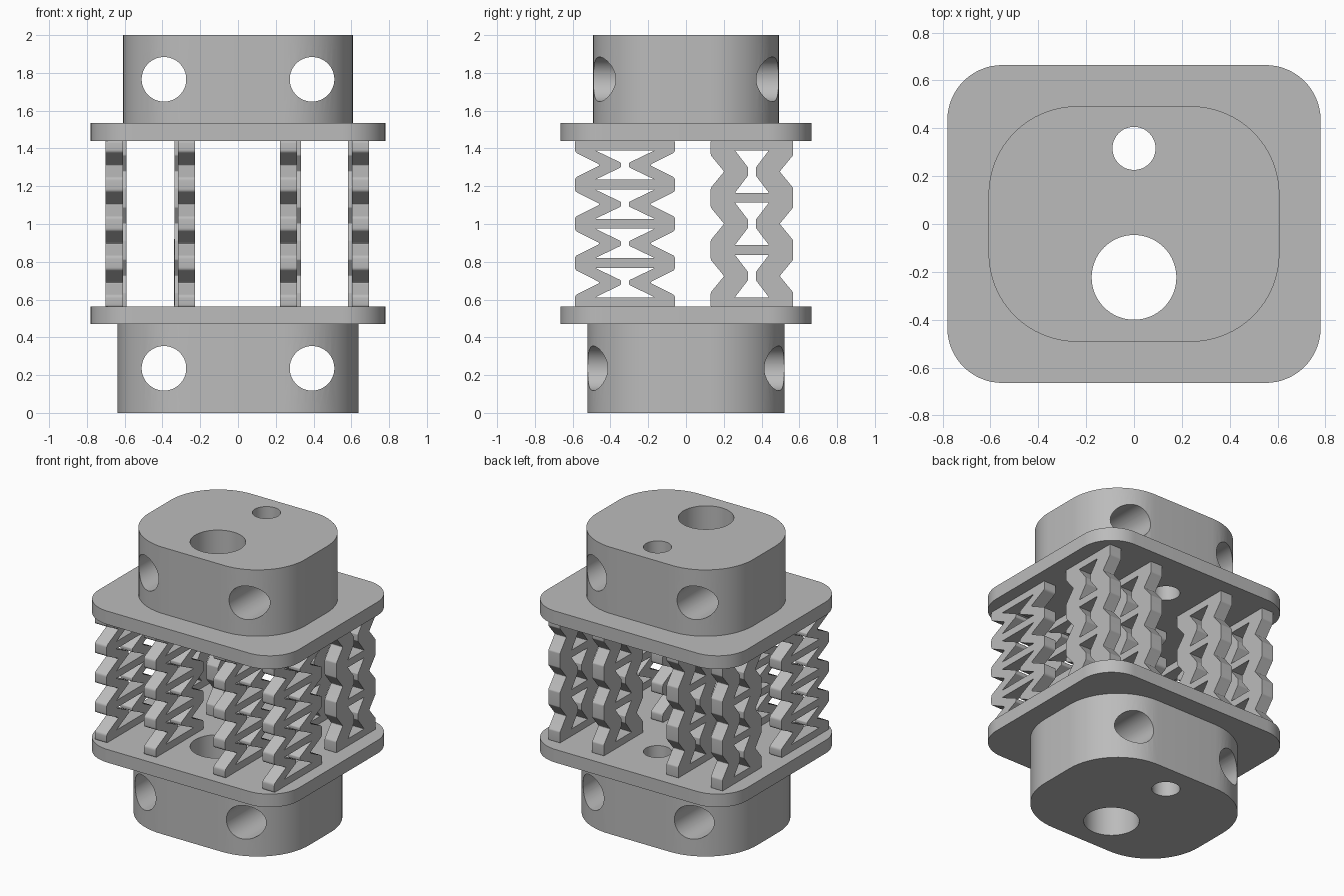
import bpy, bmesh, math
from mathutils import Vector

if "Cube" in bpy.data.objects:
    bpy.data.objects.remove(bpy.data.objects["Cube"])

grey = bpy.data.materials.new("grey plastic")
grey.use_nodes = True
GREY = (0.5, 0.5, 0.5, 1)
grey.diffuse_color = GREY
grey.node_tree.nodes["Principled BSDF"].inputs["Base Color"].default_value = GREY


def smooth(ob):
    bpy.ops.object.select_all(action="DESELECT")
    ob.select_set(True)
    bpy.context.view_layer.objects.active = ob
    bpy.ops.object.shade_smooth_by_angle(angle=math.radians(30))


def link(name, mesh):
    ob = bpy.data.objects.new(name, mesh)
    bpy.context.collection.objects.link(ob)
    return ob


def cutter(radius, loc, along_y):
    bpy.ops.mesh.primitive_cylinder_add(
        vertices=64, radius=radius, depth=5, location=loc,
        rotation=(math.pi / 2 if along_y else 0, 0, 0))
    ob = bpy.context.object
    ob.name = "hole_cutter"
    ob.hide_render = True
    return ob


def rounded_block(name, hx, hy, radius, z0, z1, side_holes=False):
    """Rounded rectangular slab drilled vertically and, if asked, front to back."""
    bm = bmesh.new()
    ring = []
    for i, (sx, sy) in enumerate([(1, 1), (-1, 1), (-1, -1), (1, -1)]):
        for k in range(17):
            a = math.pi / 2 * (i + k / 16)
            ring.append(bm.verts.new((sx * (hx - radius) + radius * math.cos(a),
                                      sy * (hy - radius) + radius * math.sin(a), z0)))
    base = bm.faces.new(ring)
    top = bmesh.ops.extrude_face_region(bm, geom=[base])["geom"]
    bmesh.ops.translate(bm, vec=(0, 0, z1 - z0),
                        verts=[v for v in top if isinstance(v, bmesh.types.BMVert)])
    bmesh.ops.recalc_face_normals(bm, faces=bm.faces)
    mesh = bpy.data.meshes.new(name)
    bm.to_mesh(mesh)
    bm.free()
    mesh.materials.append(grey)
    ob = link(name, mesh)
    zm = (z0 + z1) / 2
    cutters = [cutter(0.177, (0, -0.223, zm), False), cutter(0.09, (0, 0.316, zm), False)]
    if side_holes:
        cutters += [cutter(0.118, (s * 0.392, 0, zm), True) for s in (-1, 1)]
    for c in cutters:
        mod = ob.modifiers.new("drill", "BOOLEAN")
        mod.operation, mod.solver, mod.object = "DIFFERENCE", "EXACT", c
    dg = bpy.context.evaluated_depsgraph_get()
    ob.data = bpy.data.meshes.new_from_object(ob.evaluated_get(dg))
    ob.modifiers.clear()
    ob.data.materials.clear()
    ob.data.materials.append(grey)
    for c in cutters:
        bpy.data.objects.remove(c)
    smooth(ob)


def fillet(points, r):
    """Round every corner of a closed 2D outline."""
    out = []
    for i, p in enumerate(points):
        p, a, b = Vector(p), Vector(points[i - 1]), Vector(points[(i + 1) % len(points)])
        d0, d1 = a - p, b - p
        s = p + d0.normalized() * min(r, d0.length * 0.45)
        e = p + d1.normalized() * min(r, d1.length * 0.45)
        out += [(1 - t) ** 2 * s + 2 * t * (1 - t) * p + t * t * e
                for t in (k / 4 for k in range(5))]
    return out


def mirrored(right):
    return right + [(-x, z) for x, z in reversed(right)]


def lattice_mesh(name, cells, outer, waist, hole, gap, lip, flat, r):
    """Flat stack of bow-tie cells between the two plates."""
    z0, z1, bar = 0.56, 1.442, 0.052
    pitch = (z1 - z0 - bar) / cells
    mids = [z0 + bar / 2 + pitch * k for k in range(cells + 1)]
    edge = [(outer, z0)]
    loops = []
    for lo, hi in zip(mids, mids[1:]):
        m = (lo + hi) / 2
        edge += [(outer, lo + lip), (waist, m), (outer, hi - lip)]
        loops.append(mirrored([(hole, lo + bar / 2), (gap, m - flat),
                               (gap, m + flat), (hole, hi - bar / 2)]))
    edge.append((outer, z1))
    outline = mirrored(edge)
    curve = bpy.data.curves.new(name, "CURVE")
    curve.dimensions, curve.fill_mode, curve.extrude = "2D", "BOTH", 0.0455
    for pts in [fillet(outline, r)] + [fillet(q, r * 0.5) for q in loops]:
        sp = curve.splines.new("POLY")
        sp.points.add(len(pts) - 1)
        for cp, (x, z) in zip(sp.points, pts):
            cp.co = (x, z, 0, 1)
        sp.use_cyclic_u = True
    tmp = link(name, curve)
    dg = bpy.context.evaluated_depsgraph_get()
    mesh = bpy.data.meshes.new_from_object(tmp.evaluated_get(dg))
    bpy.data.objects.remove(tmp)
    bm = bmesh.new()
    bm.from_mesh(mesh)
    bmesh.ops.remove_doubles(bm, verts=bm.verts, dist=0.0002)
    bmesh.ops.recalc_face_normals(bm, faces=bm.faces)
    bm.to_mesh(mesh)
    bm.free()
    mesh.materials.clear()
    mesh.materials.append(grey)
    return mesh


def place_row(name, mesh, xs, y):
    for i, x in enumerate(xs):
        ob = link(f"{name}_{i + 1}", mesh)
        ob.location = (x, y, 0)
        ob.rotation_euler = (math.pi / 2, 0, math.pi / 2)
        smooth(ob)


# End blocks and plates
rounded_block("lower_block", 0.638, 0.522, 0.4, 0, 0.472, True)
rounded_block("lower_plate", 0.78, 0.664, 0.23, 0.47, 0.562)
rounded_block("upper_plate", 0.78, 0.664, 0.23, 1.44, 1.534)
rounded_block("upper_block", 0.608, 0.492, 0.37, 1.532, 2, True)

# Spring lattices: four wide ones in front, four narrow ones behind
front = lattice_mesh("front_lattice", 4, 0.265, 0.13, 0.158, 0.021, 0.036, 0.012, 0.014)
back = lattice_mesh("back_lattice", 3, 0.218, 0.147, 0.09, 0.021, 0.052, 0.022, 0.006)
place_row("front_lattice", front, (-0.655, -0.273, 0.267, 0.648), -0.323)
place_row("back_lattice", back, (-0.635, -0.292, 0.287, 0.628), 0.349)
